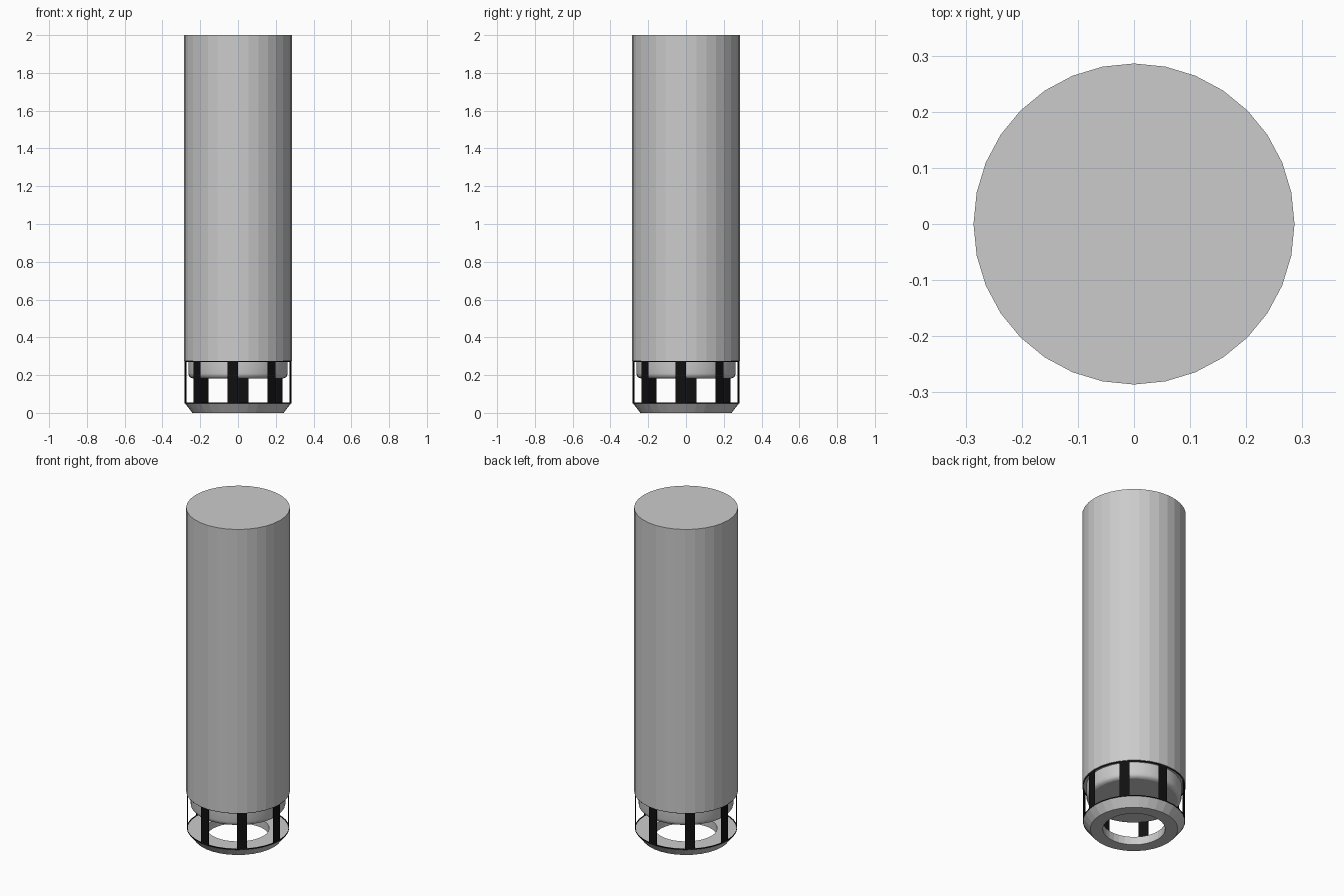
import bpy, bmesh
from math import cos, sin, tau

if "Cube" in bpy.data.objects:
    bpy.data.objects.remove(bpy.data.objects["Cube"])

SIDES = 32


def ring_point(r, z, i):
    a = tau * i / SIDES
    return (r * cos(a), r * sin(a), z)


def lathe(name, profile, closed=False):
    """Spin an (r, z) profile around z; open profiles get capped ends."""
    bm = bmesh.new()
    loops = [[bm.verts.new(ring_point(r, z, i)) for i in range(SIDES)] for r, z in profile]
    pairs = list(zip(loops, loops[1:]))
    if closed:
        pairs.append((loops[-1], loops[0]))
    else:
        bm.faces.new(loops[0])
        bm.faces.new(loops[-1])
    for a, b in pairs:
        for i in range(SIDES):
            j = (i + 1) % SIDES
            bm.faces.new((a[i], a[j], b[j], b[i]))
    return finish(name, bm)


def finish(name, bm):
    bmesh.ops.recalc_face_normals(bm, faces=bm.faces)
    mesh = bpy.data.meshes.new(name)
    bm.to_mesh(mesh)
    bm.free()
    ob = bpy.data.objects.new(name, mesh)
    bpy.context.collection.objects.link(ob)
    return ob


black = bpy.data.materials.new("black")
black.diffuse_color = (0.005, 0.005, 0.005, 1)
black.use_nodes = True
black.node_tree.nodes["Principled BSDF"].inputs["Base Color"].default_value = black.diffuse_color

# Main tube with the narrower rounded plug stepping out of its lower end
lathe("main_tube", [(0.263, 0.275), (0.286, 0.275), (0.286, 2.0)])
plug = lathe("lower_plug", [(0.24, 0.183), (0.252, 0.187), (0.26, 0.196),
                            (0.263, 0.21), (0.263, 0.28)])
for p in plug.data.polygons:
    p.use_smooth = len(p.vertices) == 4

# Tapered base ring with an open centre
lathe("base_ring", [(0.172, 0.0), (0.242, 0.0), (0.28, 0.05), (0.172, 0.05)], closed=True)

# Eight thin black bars, one facet wide, on every fourth facet
bm = bmesh.new()
for k in range(3, SIDES, 4):
    corners = [[bm.verts.new(ring_point(r, z, i)) for r in (0.279, 0.282)
                for i in (k, k + 1)] for z in (0.05, 0.276)]
    lo, hi = corners
    order = (0, 1, 3, 2)
    bm.faces.new([lo[n] for n in order])
    bm.faces.new([hi[n] for n in order])
    for a, b in zip(order, order[1:] + order[:1]):
        bm.faces.new((lo[a], lo[b], hi[b], hi[a]))
finish("cage_bars", bm).data.materials.append(black)

# Thin black hoops joining the bars at both ends
for name, z in (("lower_hoop", 0.05), ("upper_hoop", 0.270)):
    hoop = lathe(name, [(0.279, z), (0.282, z), (0.282, z + 0.005), (0.279, z + 0.005)], closed=True)
    hoop.data.materials.append(black)
